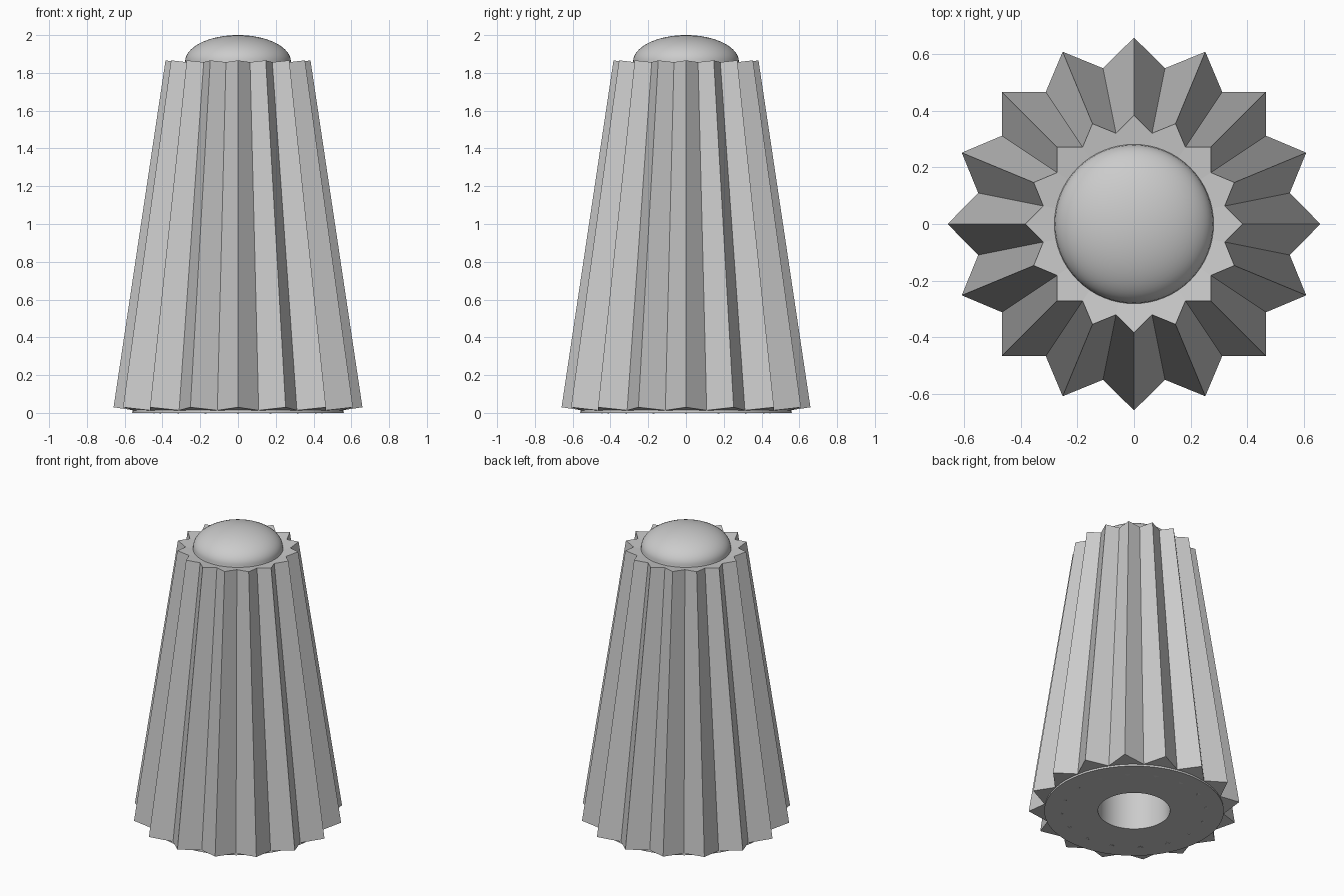
import bpy
import bmesh
from math import cos, sin, pi, atan2
from mathutils import Matrix, Vector

default = bpy.data.objects.get("Cube")
if default:
    bpy.data.objects.remove(default, do_unlink=True)

RIDGES = 16
SEGMENTS = 64


def make_material(name, color):
    mat = bpy.data.materials.new(name)
    mat.use_nodes = True
    mat.diffuse_color = color
    mat.node_tree.nodes["Principled BSDF"].inputs["Base Color"].default_value = color
    return mat


def make_object(name, bm, mat, smooth=False):
    bmesh.ops.recalc_face_normals(bm, faces=bm.faces)
    mesh = bpy.data.meshes.new(name)
    bm.to_mesh(mesh)
    bm.free()
    mesh.materials.append(mat)
    obj = bpy.data.objects.new(name, mesh)
    bpy.context.collection.objects.link(obj)
    if smooth:
        bpy.ops.object.select_all(action="DESELECT")
        obj.select_set(True)
        bpy.context.view_layer.objects.active = obj
        bpy.ops.object.shade_smooth_by_angle(angle=pi / 6)
    return obj


def lathe(name, profile, mat):
    """Revolve a radius/height profile around the vertical axis."""
    bm = bmesh.new()
    verts = [bm.verts.new((r, 0, z)) for r, z in profile]
    edges = [bm.edges.new(pair) for pair in zip(verts, verts[1:])]
    bmesh.ops.spin(bm, geom=verts + edges, cent=(0, 0, 0), axis=(0, 0, 1),
                   angle=2 * pi, steps=SEGMENTS)
    bmesh.ops.remove_doubles(bm, verts=bm.verts, dist=0.0001)
    return make_object(name, bm, mat, smooth=True)


grey = make_material("plain grey", (0.6, 0.6, 0.6, 1))

# Tapered core with a blind shaft hole in its base
lathe("core", [(0, 1.2), (0.225, 1.2), (0.225, 0), (0.56, 0),
               (0.28, 1.86), (0, 1.86)], grey)

# Flattened dome on top
dome = [(0.28 * cos(a), 1.86 + 0.14 * sin(a))
        for a in (i * pi / 32 for i in range(16))]
lathe("top_cap", dome + [(0, 2.0)], grey)

# Square bars set corner outwards and leaning in along the taper
half_diagonal = 0.11
foot = Vector((0.55, 0, 0.0135))
head = Vector((0.275, 0, 1.85))
lean = head - foot
bm = bmesh.new()
for i in range(RIDGES):
    place = (Matrix.Rotation(2 * pi * i / RIDGES, 4, "Z")
             @ Matrix.Translation((foot + head) / 2)
             @ Matrix.Rotation(atan2(lean.x, lean.z), 4, "Y"))
    bmesh.ops.create_cone(bm, cap_ends=True, segments=4, radius1=half_diagonal,
                          radius2=half_diagonal, depth=lean.length, matrix=place)
make_object("grip_ridges", bm, grey)
